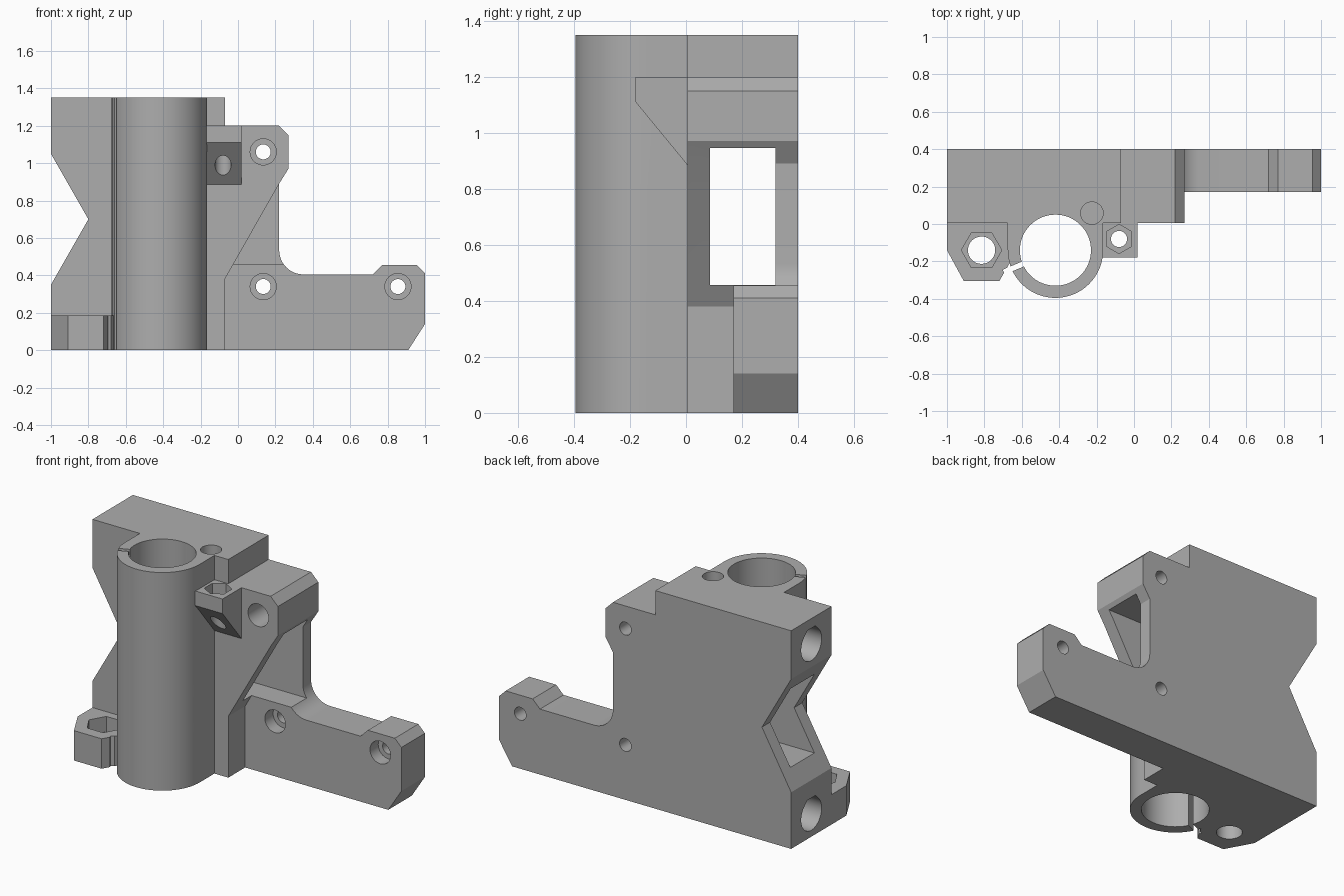
import bpy, bmesh, math
from mathutils import Vector

if "Cube" in bpy.data.objects:
    bpy.data.objects.remove(bpy.data.objects["Cube"])

grey = bpy.data.materials.new("plain grey")
grey.use_nodes = True
grey.diffuse_color = (0.42, 0.42, 0.42, 1)
grey.node_tree.nodes["Principled BSDF"].inputs["Base Color"].default_value = (0.42, 0.42, 0.42, 1)

# Maps profile (u, v) and extrusion depth w to model space
AXES = {"x": lambda u, v, w: Vector((w, u, v)),
        "y": lambda u, v, w: Vector((u, w, v)),
        "z": lambda u, v, w: Vector((u, v, w))}


def prism(name, axis, profile, low, high):
    """Extrude a closed profile along an axis."""
    bm = bmesh.new()
    place = AXES[axis]
    face = bm.faces.new([bm.verts.new(place(u, v, low)) for u, v in profile])
    extruded = bmesh.ops.extrude_face_region(bm, geom=[face])
    new_verts = [g for g in extruded["geom"] if isinstance(g, bmesh.types.BMVert)]
    bmesh.ops.translate(bm, verts=new_verts, vec=place(0, 0, high - low))
    bmesh.ops.recalc_face_normals(bm, faces=bm.faces)
    mesh = bpy.data.meshes.new(name)
    bm.to_mesh(mesh)
    bm.free()
    mesh.materials.append(grey)
    obj = bpy.data.objects.new(name, mesh)
    bpy.context.collection.objects.link(obj)
    return obj


def arc(cu, cv, r, start, end, steps):
    angles = [math.radians(start + (end - start) * i / steps) for i in range(steps + 1)]
    return [(cu + r * math.cos(a), cv + r * math.sin(a)) for a in angles]


def ring(cu, cv, r, sides=48, turn=0):
    return arc(cu, cv, r, turn, turn + 360, sides)[:-1]


def rect(u0, u1, v0, v1):
    return [(u0, v0), (u1, v0), (u1, v1), (u0, v1)]


def combine(target, tool, operation):
    mod = target.modifiers.new(operation.lower(), "BOOLEAN")
    mod.operation, mod.solver, mod.object = operation, "EXACT", tool
    bpy.ops.object.select_all(action="DESELECT")
    bpy.context.view_layer.objects.active = target
    target.select_set(True)
    bpy.ops.object.modifier_apply(modifier=mod.name)
    bpy.data.objects.remove(tool)


# Main block with side notch and sloping gusset
body = prism("rod_end_bracket", "y", [
    (-1, 0), (-0.07, 0), (-0.07, 0.38), (0.22, 0.89), (0.27, 0.97), (0.27, 1.15),
    (0.22, 1.2), (-0.07, 1.2), (-0.07, 1.35), (-1, 1.35), (-1, 1.05), (-0.8, 0.7),
    (-1, 0.35)], 0.005, 0.4)

# Side arm with filleted root
arm_profile = [(-0.2, 0), (0.91, 0), (1, 0.14), (1, 0.41), (0.955, 0.455), (0.77, 0.455),
               (0.72, 0.405)]
arm_profile += arc(0.35, 0.535, 0.13, 270, 180, 12) + [(0.22, 1), (-0.2, 1)]

# Bearing sleeve, joined to the block by straight sides
BX, BY = -0.42, -0.14
sleeve_profile = arc(BX, BY, 0.255, 180, 360, 40) + [(BX + 0.255, 0.1), (BX - 0.255, 0.1)]

parts = [
    prism("arm", "y", arm_profile, 0.17, 0.4),
    prism("bearing_sleeve", "z", sleeve_profile, 0, 1.35),
    prism("lower_nut_boss", "z", [(-1, 0.1), (-1, -0.14), (-0.91, -0.305), (-0.72, -0.305),
                                  (-0.625, -0.14), (-0.625, 0.1)], 0, 0.185),
    prism("upper_nut_bracket", "x", [(0.1, 1.2), (-0.18, 1.2), (-0.18, 1.11), (0.005, 0.885),
                                     (0.1, 0.885)], -0.19, 0.02)]
for part in parts:
    combine(body, part, "UNION")

cutters = [
    prism("belt_slot", "x", rect(0.085, 0.32, 0.457, 0.945), -1.1, 1.1),
    prism("bearing_bore", "z", ring(BX, BY, 0.19, 64), -0.1, 1.5),
    prism("stop_hole", "z", ring(-0.225, 0.058, 0.06), 1.25, 1.5),
    prism("lower_bolt_hole", "z", ring(-0.815, -0.14, 0.073), -0.1, 0.3),
    prism("lower_nut_trap", "z", ring(-0.815, -0.14, 0.108, 6), 0.09, 0.3),
    prism("upper_bolt_hole", "z", ring(-0.08, -0.08, 0.043), 0.8, 1.3),
    prism("upper_nut_trap", "z", ring(-0.08, -0.08, 0.078, 6, 30), 1.13, 1.3)]

# Narrow slit through the sleeve wall
tilt = math.radians(203)
along, across = Vector((math.cos(tilt), math.sin(tilt))), Vector((-math.sin(tilt), math.cos(tilt)))
slit = [Vector((BX, BY)) + along * a + across * b for a, b in rect(0.15, 0.3, -0.014, 0.014)]
cutters.append(prism("slit", "z", slit, -0.1, 1.5))

# Flat-topped rod holes
for z in (0.14, 1.19):
    hole = arc(0.202, z, 0.1, 135, 405, 36) + [(0.241, z + 0.1), (0.163, z + 0.1)]
    cutters.append(prism("rod_hole", "x", hole, -1.1, -0.07))

# Counterbored screw holes
for x, z in ((0.135, 1.06), (0.135, 0.34), (0.855, 0.34)):
    cutters.append(prism("screw_hole", "y", ring(x, z, 0.04, 32), -0.1, 0.5))
    cutters.append(prism("screw_counterbore", "y", ring(x, z, 0.07, 32), -0.1, 0.25))

for cutter in cutters:
    combine(body, cutter, "DIFFERENCE")

bpy.ops.object.shade_smooth_by_angle(angle=math.radians(20))
